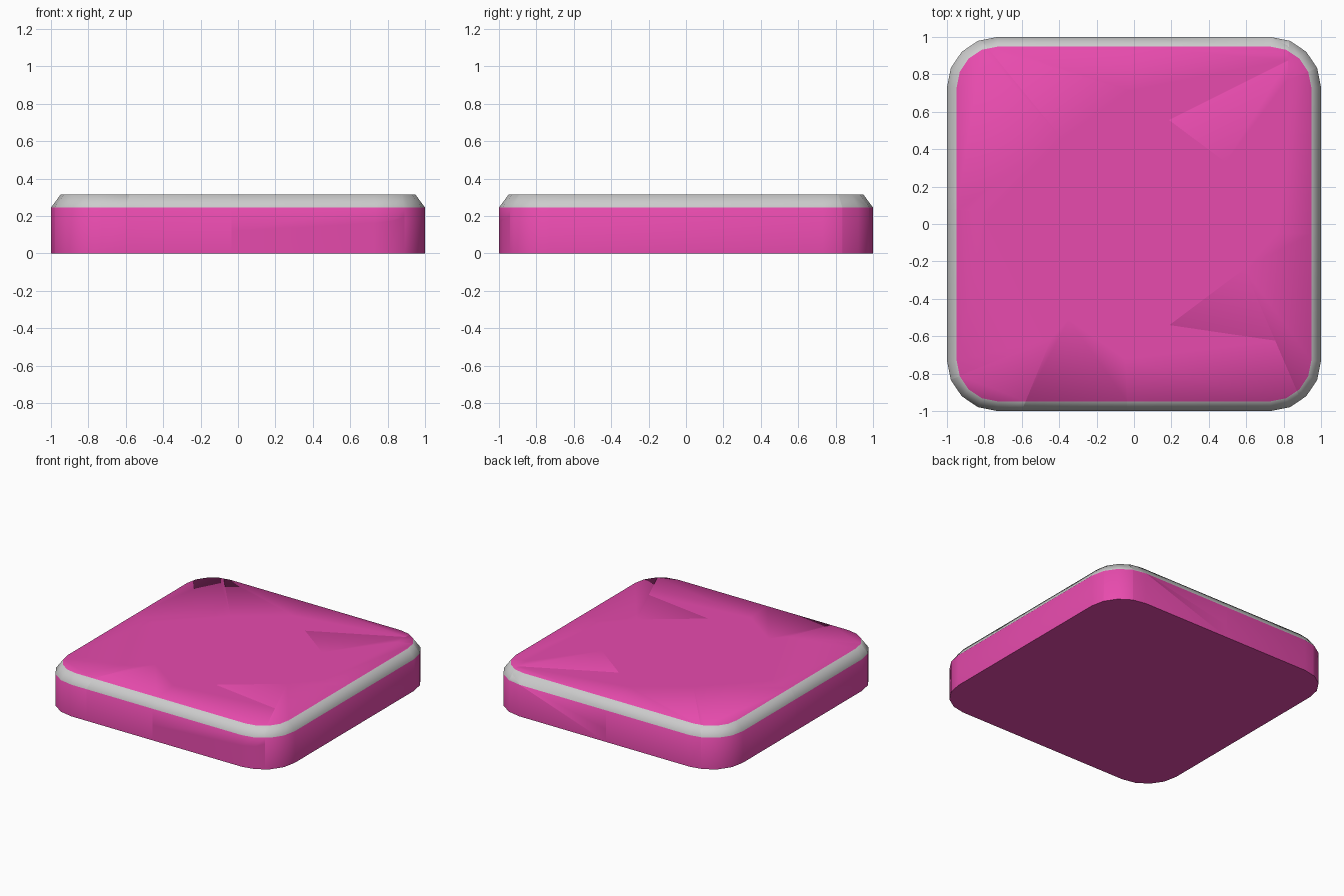
import bpy, bmesh, math
from mathutils import Vector

if "Cube" in bpy.data.objects:
    bpy.data.objects.remove(bpy.data.objects["Cube"])

H, RIM_Z, INSET, RADIUS, SEG = 0.315, 0.245, 0.052, 0.27, 4

pink = bpy.data.materials.new("pink")
pink.diffuse_color = (0.8, 0.07, 0.42, 1)
pink.use_nodes = True
pink.node_tree.nodes["Principled BSDF"].inputs["Base Color"].default_value = pink.diffuse_color
grey = bpy.data.materials.new("grey_rim")
grey.diffuse_color = (0.6, 0.6, 0.6, 1)
grey.use_nodes = True
grey.node_tree.nodes["Principled BSDF"].inputs["Base Color"].default_value = grey.diffuse_color


def ring(bm, inset, z):
    """Rounded square loop of vertices."""
    verts = []
    for q in range(4):
        for s in range(SEG + 1):
            a = math.pi / 2 * (q + s / SEG)
            sx, sy = ((1, 1), (-1, 1), (-1, -1), (1, -1))[q]
            c, r = 1 - RADIUS, RADIUS - inset
            verts.append(bm.verts.new((sx * c + r * math.cos(a),
                                       sy * c + r * math.sin(a), z)))
    return verts


def slab():
    """Whole tile: pink body with a grey chamfer round the top."""
    bm = bmesh.new()
    loops = [ring(bm, 0, 0), ring(bm, 0, RIM_Z), ring(bm, INSET, H)]
    n = len(loops[0])
    for k in range(2):
        for i in range(n):
            j = (i + 1) % n
            f = bm.faces.new((loops[k][i], loops[k][j], loops[k + 1][j], loops[k + 1][i]))
            f.material_index = k
    bm.faces.new(loops[2])
    bm.faces.new(loops[0][::-1])
    return bm


def cut(bm, co, no):
    """Keep the side behind the plane and cap the cut."""
    res = bmesh.ops.bisect_plane(bm, geom=bm.verts[:] + bm.edges[:] + bm.faces[:], dist=1e-5,
                                 plane_co=co, plane_no=no, clear_outer=True)
    edges = [e for e in res["geom_cut"] if isinstance(e, bmesh.types.BMEdge)]
    if len(edges) > 2:
        for f in bmesh.ops.contextual_create(bm, geom=edges)["faces"]:
            f.material_index = 0


def shard(name, pts, extra=None):
    bm = slab()
    mid = sum((Vector(p) for p in pts), Vector((0, 0))) / len(pts)
    for p, q in zip(pts, pts[1:] + pts[:1]):
        p, q = Vector(p), Vector(q)
        no = Vector((q.y - p.y, p.x - q.x))
        if no.dot(mid - p) > 0:
            no = -no
        cut(bm, (p.x, p.y, 0), (no.x, no.y, 0))
    if extra:
        cut(bm, *extra)
    bmesh.ops.recalc_face_normals(bm, faces=bm.faces[:])
    me = bpy.data.meshes.new(name)
    bm.to_mesh(me)
    bm.free()
    me.materials.append(pink)
    me.materials.append(grey)
    ob = bpy.data.objects.new(name, me)
    bpy.context.collection.objects.link(ob)
    bpy.ops.object.select_all(action='DESELECT')
    ob.select_set(True)
    bpy.context.view_layer.objects.active = ob
    bpy.ops.object.shade_smooth_by_angle(angle=math.radians(60))


def split_shard(name, pts, co, no):
    """Shard broken again by a sloping plane."""
    shard(name + "_lower", pts, (co, no))
    shard(name + "_upper", pts, (co, -Vector(no)))


# Crack junctions round the central shard
n, ne, e, se = (-.02, .71), (.49, .33), (.76, -.05), (.59, -.24)
s, sw, w, nw = (-.05, -.72), (-.35, -.51), (-.77, .06), (-.38, .45)
# Outer forks, and crack ends carried past the rim
fork_r, fork_l = (.82, .77), (-.44, -.61)
n_end, ne_end, ne_top, e_end = (-.01, 1.1), (1.1, .89), (.835, 1.1), (1.1, -.05)
se_end, s_end, sw_end = (.96, -1.1), (-.03, -1.1), (-.642, -1.1)
sw_side, w_end, nw_end = (-1.1, -.88), (-1.1, .09), (-.913, 1.1)

shard("centre_shard", [n, ne, e, se, s, sw, w, nw])
shard("back_right_corner_shard", [fork_r, ne_end, (1.1, 1.1), ne_top])
shard("right_shard", [ne, e, e_end, ne_end, fork_r])
shard("front_right_corner_shard", [e, se, se_end, (1.1, -1.1), e_end])
shard("front_left_shard", [s, sw, fork_l, sw_end, s_end])
shard("front_left_corner_shard", [fork_l, sw_side, (-1.1, -1.1), sw_end])
shard("left_shard", [sw, w, w_end, sw_side, fork_l])
shard("back_left_corner_shard", [w, nw, nw_end, (-1.1, 1.1), w_end])
shard("back_left_shard", [nw, n, n_end, nw_end])
split_shard("front_right_shard", [se, s, s_end, se_end], (0, -1, .12), (-.059, -.4, 1))
split_shard("back_right_shard", [n, ne, fork_r, ne_top, n_end], (0, 1, .1), (-.2, .4, 1))
